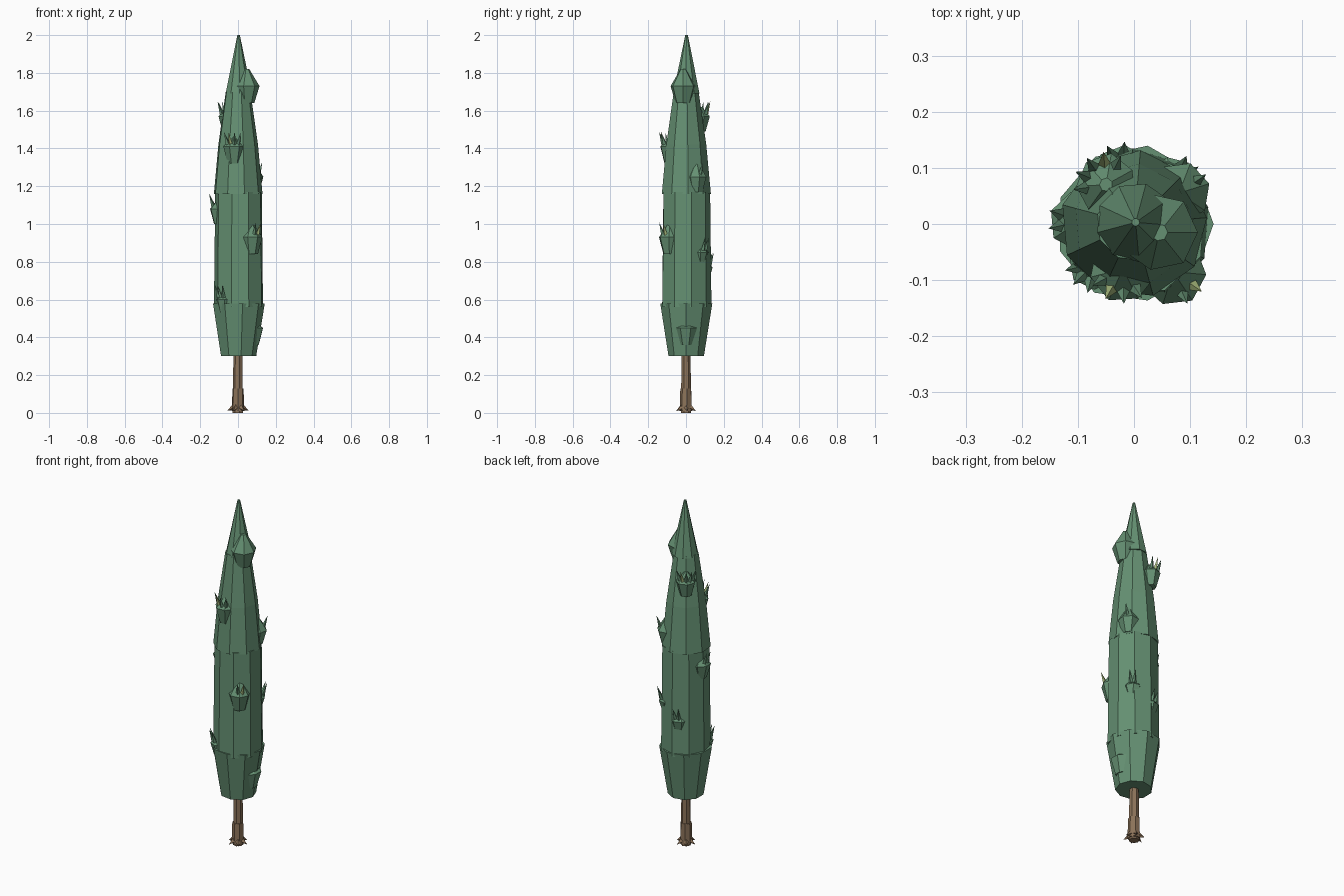
import bpy, bmesh, math, random
from mathutils import Vector

if "Cube" in bpy.data.objects:
    bpy.data.objects.remove(bpy.data.objects["Cube"])

random.seed(4)


def material(name, col):
    m = bpy.data.materials.new(name)
    m.diffuse_color = (*col, 1)
    m.use_nodes = True
    m.node_tree.nodes["Principled BSDF"].inputs["Base Color"].default_value = m.diffuse_color
    return m


GREEN = material("foliage", (0.13, 0.28, 0.17))
PALE = material("pale_sprig", (0.38, 0.48, 0.20))
BARK = material("bark", (0.26, 0.17, 0.10))


def finish(bm, name, mat):
    bmesh.ops.recalc_face_normals(bm, faces=bm.faces)
    me = bpy.data.meshes.new(name)
    bm.to_mesh(me)
    bm.free()
    me.materials.append(mat)
    ob = bpy.data.objects.new(name, me)
    bpy.context.collection.objects.link(ob)
    return ob


def lathe(name, profile, sides, mat, centre=(0, 0, 0), turn=0.0, jitter=0.0):
    """Low-poly stack of rings from (radius, height) pairs, capped at both ends."""
    bm = bmesh.new()
    wob = [1 + random.uniform(-jitter, jitter) for _ in range(sides)]
    rings = []
    for r, z in profile:
        ring = []
        for i in range(sides):
            a = turn + math.tau * i / sides
            p = Vector((r * wob[i] * math.cos(a), r * wob[i] * math.sin(a), z))
            ring.append(bm.verts.new(p + Vector(centre)))
        rings.append(ring)
    for lo, hi in zip(rings, rings[1:]):
        for i in range(sides):
            j = (i + 1) % sides
            bm.faces.new((lo[i], lo[j], hi[j], hi[i]))
    bm.faces.new(rings[0])
    bm.faces.new(rings[-1])
    return finish(bm, name, mat)


def spike(name, base, direction, length, radius, mat, sides=4):
    """Small pointed cone from a base point."""
    bm = bmesh.new()
    d = Vector(direction).normalized()
    rot = d.to_track_quat('Z', 'Y')
    b = Vector(base)
    ring = [bm.verts.new(b + rot @ Vector((radius * math.cos(math.tau * i / sides),
                                           radius * math.sin(math.tau * i / sides), 0)))
            for i in range(sides)]
    tip = bm.verts.new(b + d * length)
    for i in range(sides):
        bm.faces.new((ring[i], ring[(i + 1) % sides], tip))
    bm.faces.new(ring)
    return finish(bm, name, mat)


# Trunk in two pieces, with root flares
lathe("trunk_base", [(0.034, 0.01), (0.03, 0.13)], 7, BARK, turn=0.2)
lathe("trunk", [(0.028, 0.0), (0.024, 0.34)], 7, BARK, turn=0.5)
for i in range(6):
    a = math.tau * i / 6 + 0.1
    c, s = math.cos(a), math.sin(a)
    spike("root", (0.022 * c, 0.022 * s, 0.03), (c, s, -0.55), 0.04, 0.016, BARK)

# Overlapping foliage tiers
front = -math.pi / 2
lathe("foliage_lower", [(0.095, 0.30), (0.14, 0.58)], 9, GREEN,
      turn=front + math.radians(10), jitter=0.02)
lathe("foliage_middle", [(0.134, 0.56), (0.127, 1.17)], 9, GREEN, (0.004, 0, 0),
      turn=front + math.radians(23), jitter=0.02)
lathe("foliage_upper", [(0.13, 1.16), (0.106, 1.42), (0.066, 1.70)], 9, GREEN,
      turn=front + math.radians(15), jitter=0.02)
lathe("foliage_tip", [(0.071, 1.69), (0.007, 2.0)], 9, GREEN, (0.003, 0.003, 0),
      turn=front + math.radians(5))

# Bulging clumps: x, y, z of the widest ring, radius, height above, below, sprigs
clumps = [
    (0.045, -0.015, 1.73, 0.070, 0.09, 0.09, 0),
    (-0.02, -0.080, 1.41, 0.060, 0.05, 0.09, 4),
    (-0.05, 0.070, 1.57, 0.055, 0.05, 0.08, 5),
    (0.080, 0.055, 1.25, 0.055, 0.07, 0.08, 1),
    (-0.095, 0.005, 1.08, 0.055, 0.05, 0.08, 2),
    (0.070, -0.085, 0.93, 0.060, 0.07, 0.09, 2),
    (-0.02, 0.088, 0.77, 0.055, 0.04, 0.07, 2),
    (0.075, 0.000, 0.45, 0.065, 0.03, 0.09, 0),
    (-0.07, -0.070, 0.60, 0.048, 0.03, 0.07, 3),
    (0.070, 0.075, 0.85, 0.045, 0.04, 0.06, 2),
]
for k, (x, y, z, r, up, down, n) in enumerate(clumps):
    lathe("clump", [(r * 0.6, -down), (r, 0), (r * 0.22, up)], 7, GREEN, (x, y, z),
          turn=k * 0.7, jitter=0.04)
    # Pointed sprigs fanned over the outer side
    out = math.atan2(y, x)
    for i in range(n):
        a = out + (i - (n - 1) / 2) * 0.55
        c, s = math.cos(a), math.sin(a)
        spike("sprig", (x + 0.65 * r * c, y + 0.65 * r * s, z + 0.012),
              (0.35 * c, 0.35 * s, 1), 0.07, 0.012,
              PALE if i == 1 and k in (1, 2, 5) else GREEN)
